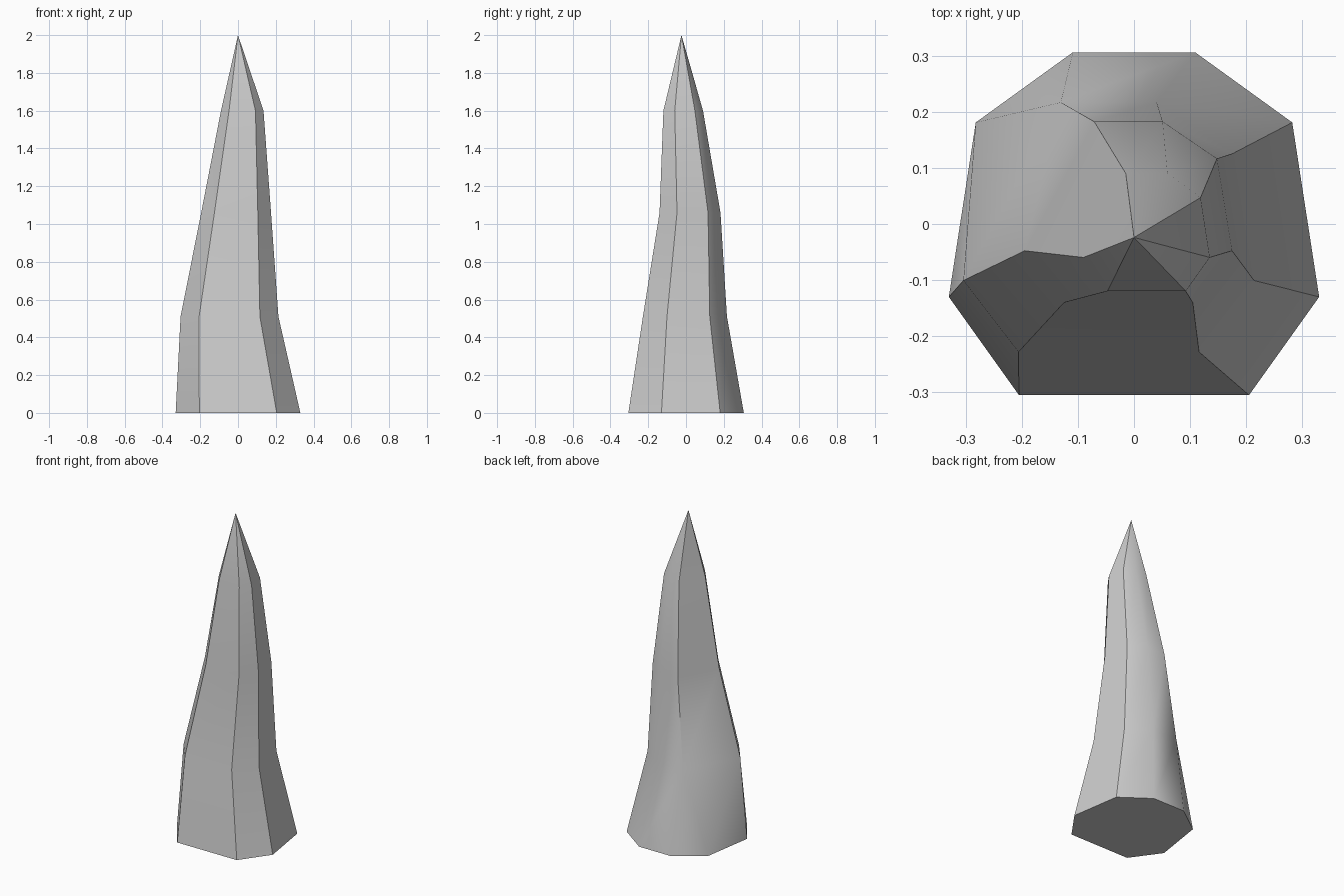
import bpy, bmesh, math

if "Cube" in bpy.data.objects:
    bpy.data.objects.remove(bpy.data.objects["Cube"])

# Outline of the base, counter-clockwise; the last corner exists only at the foot
PROFILE = [(-.205, -.305), (.205, -.305), (.33, -.13), (.282, .181),
           (.109, .306), (-.109, .306), (-.282, .181), (-.33, -.13)]
CHIPPED = 6

# Height, centre x, centre y, scale x, scale y of each upper ring
RINGS = [(.51, -.045, -.006, .785, .728),
         (1.06, -.010, .021, .560, .528),
         (1.60, .0225, -.015, .341, .343)]
TIP = (0, -.024, 2.0)

bm = bmesh.new()

# Foot
base = [bm.verts.new((x, y, 0)) for x, y in PROFILE]
bm.faces.new(base[::-1])
upper_profile = [p for i, p in enumerate(PROFILE) if i != CHIPPED]
rings = [[bm.verts.new((cx + x * sx, cy + y * sy, z)) for x, y in upper_profile]
         for z, cx, cy, sx, sy in RINGS]

# Lower band, with the chipped corner closing in triangles
first = rings[0]
kept = [v for i, v in enumerate(base) if i != CHIPPED]
corner = base[CHIPPED]
for i in range(7):
    j = (i + 1) % 7
    if i == 5:
        bm.faces.new((kept[5], corner, first[5]))
        bm.faces.new((corner, first[6], first[5]))
        bm.faces.new((corner, kept[6], first[6]))
    else:
        bm.faces.new((kept[i], kept[j], first[j], first[i]))

# Upper bands and pointed tip
for low, high in zip(rings, rings[1:]):
    for i in range(7):
        j = (i + 1) % 7
        bm.faces.new((low[i], low[j], high[j], high[i]))
tip = bm.verts.new(TIP)
for i in range(7):
    bm.faces.new((rings[-1][i], rings[-1][(i + 1) % 7], tip))

bmesh.ops.recalc_face_normals(bm, faces=bm.faces)
mesh = bpy.data.meshes.new("stone_spike")
bm.to_mesh(mesh)
bm.free()
spike = bpy.data.objects.new("stone_spike", mesh)
bpy.context.collection.objects.link(spike)

# Soft shading across shallow edges, crisp at the ridges
bpy.context.view_layer.objects.active = spike
spike.select_set(True)
bpy.ops.object.shade_smooth_by_angle(angle=math.radians(40))
